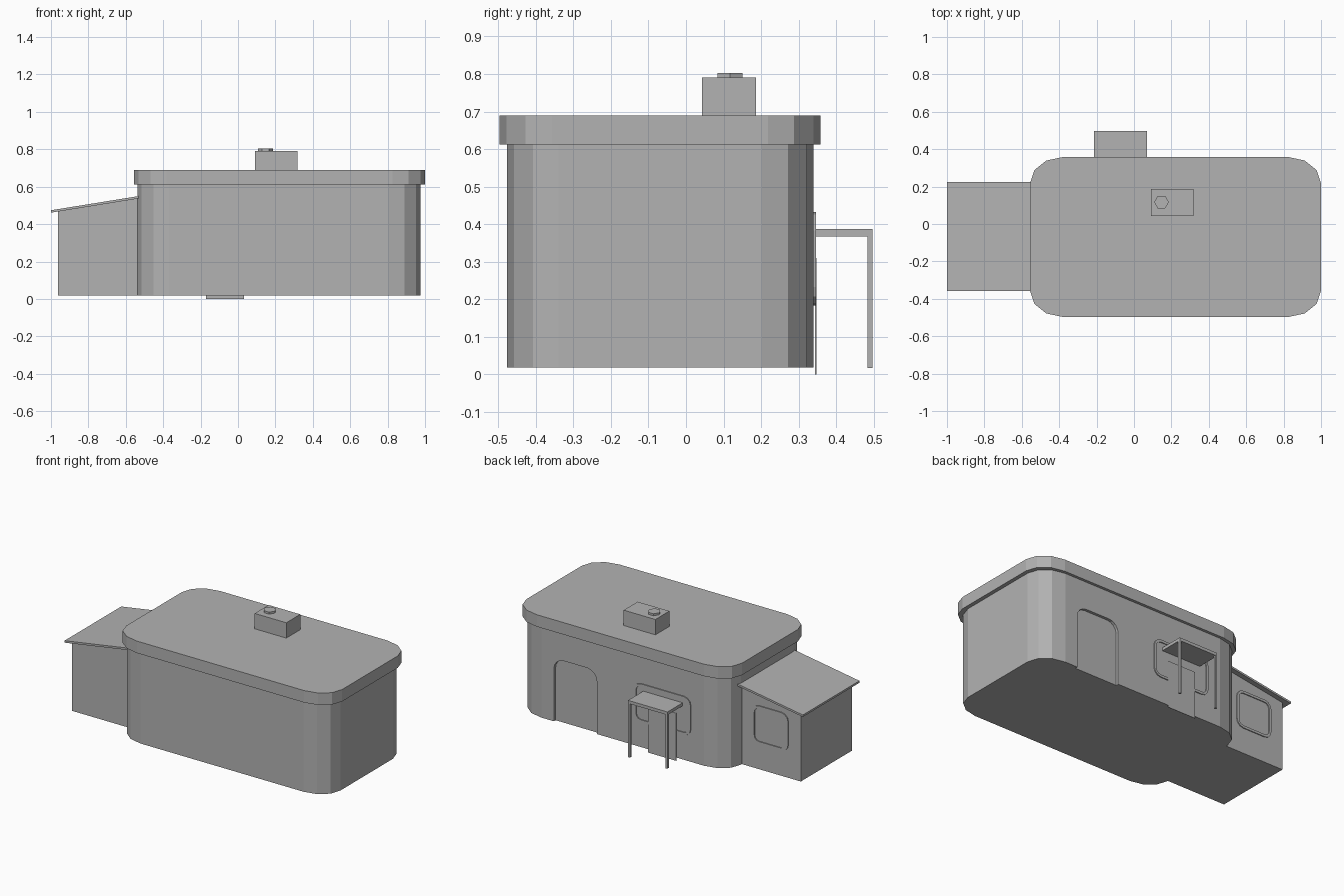
import bpy, bmesh, math
from mathutils import Vector

if "Cube" in bpy.data.objects:
    bpy.data.objects.remove(bpy.data.objects["Cube"])

plaster = bpy.data.materials.new("plain_grey")
plaster.diffuse_color = (0.45, 0.45, 0.45, 1)
plaster.use_nodes = True
plaster.node_tree.nodes["Principled BSDF"].inputs["Base Color"].default_value = plaster.diffuse_color


def finish(name, bm):
    bmesh.ops.recalc_face_normals(bm, faces=bm.faces)
    mesh = bpy.data.meshes.new(name)
    bm.to_mesh(mesh)
    bm.free()
    mesh.materials.append(plaster)
    obj = bpy.data.objects.new(name, mesh)
    bpy.context.collection.objects.link(obj)
    return obj


def rounded(u0, u1, v0, v1, ru, rv, steps=3, square_base=False):
    """Outline of a rectangle with elliptical corners."""
    pts = []
    for i, (cu, cv) in enumerate([(u1 - ru, v1 - rv), (u0 + ru, v1 - rv),
                                  (u0 + ru, v0 + rv), (u1 - ru, v0 + rv)]):
        if square_base and i > 1:
            pts.append((u0 if i == 2 else u1, v0))
            continue
        for k in range(steps + 1):
            a = math.radians(90 * (i + k / steps))
            pts.append((cu + ru * math.cos(a), cv + rv * math.sin(a)))
    return pts


def prism(name, pts, lo, hi, axis="z"):
    """Extrude an outline along z, or an x-z outline along y."""
    bm = bmesh.new()
    if axis == "z":
        verts = [bm.verts.new((u, v, lo)) for u, v in pts]
        move = Vector((0, 0, hi - lo))
    else:
        verts = [bm.verts.new((u, lo, v)) for u, v in pts]
        move = Vector((0, hi - lo, 0))
    face = bm.faces.new(verts)
    res = bmesh.ops.extrude_face_region(bm, geom=[face], use_keep_orig=True)
    bmesh.ops.translate(bm, vec=move, verts=[
        g for g in res["geom"] if isinstance(g, bmesh.types.BMVert)])
    return finish(name, bm)


def box(name, x0, x1, y0, y1, z0, z1):
    return prism(name, [(x0, y0), (x1, y0), (x1, y1), (x0, y1)], z0, z1)


def window_frame(name, x0, x1, z0, z1, y0, y1, r=0.05, w=0.016):
    """Raised rounded ring on a rear wall."""
    outer = rounded(x0, x1, z0, z1, r, r)
    inner = rounded(x0 + w, x1 - w, z0 + w, z1 - w, r - w, r - w)
    bm = bmesh.new()
    loops = [[bm.verts.new((u, y, v)) for u, v in p]
             for p, y in ((outer, y0), (outer, y1), (inner, y1), (inner, y0))]
    n = len(outer)
    for a, b in zip(loops, loops[1:] + loops[:1]):
        for i in range(n):
            j = (i + 1) % n
            bm.faces.new((a[i], a[j], b[j], b[i]))
    return finish(name, bm)


# Main building with a recessed door on the rear wall
body = prism("main_body", rounded(-0.538, 0.975, -0.477, 0.34, 0.17, 0.138), 0.018, 0.613)
cutter = prism("door_cutter", rounded(0.405, 0.715, -0.1, 0.43, 0.07, 0.07, 4, True),
               0.322, 0.4, "y")
cutter.hide_render = True
cutter.hide_viewport = True
cut = body.modifiers.new("door_recess", "BOOLEAN")
cut.operation = "DIFFERENCE"
cut.solver = "EXACT"
cut.object = cutter

# Overhanging flat roof
prism("main_roof", rounded(-0.556, 1.0, -0.497, 0.358, 0.175, 0.14), 0.612, 0.69)

# Chimney and six-sided cap
box("chimney", 0.09, 0.318, 0.043, 0.187, 0.688, 0.79)
prism("chimney_cap", [(0.147 + 0.039 * math.cos(k * math.pi / 3),
                       0.117 + 0.039 * math.sin(k * math.pi / 3)) for k in range(6)],
      0.788, 0.803)

# Side annex with a sloping roof
prism("annex", [(-0.963, 0.018), (-0.53, 0.018), (-0.53, 0.538), (-0.963, 0.468)],
      -0.335, 0.193, "y")
prism("annex_roof", [(-1.0, 0.461), (-0.53, 0.537), (-0.53, 0.55), (-1.0, 0.474)],
      -0.358, 0.225, "y")

# Window frames
window_frame("annex_window_frame", -0.875, -0.615, 0.185, 0.433, 0.19, 0.199)
window_frame("main_window_frame", -0.275, 0.135, 0.183, 0.433, 0.338, 0.346)

# Thin rear panel under the canopy
box("rear_panel", -0.172, 0.032, 0.344, 0.347, 0.0, 0.31)

# Canopy on two posts
box("canopy", -0.214, 0.07, 0.34, 0.497, 0.367, 0.387)
for name, x in (("left_post", -0.214), ("right_post", 0.056)):
    box(name, x, x + 0.014, 0.483, 0.497, 0.017, 0.368)
